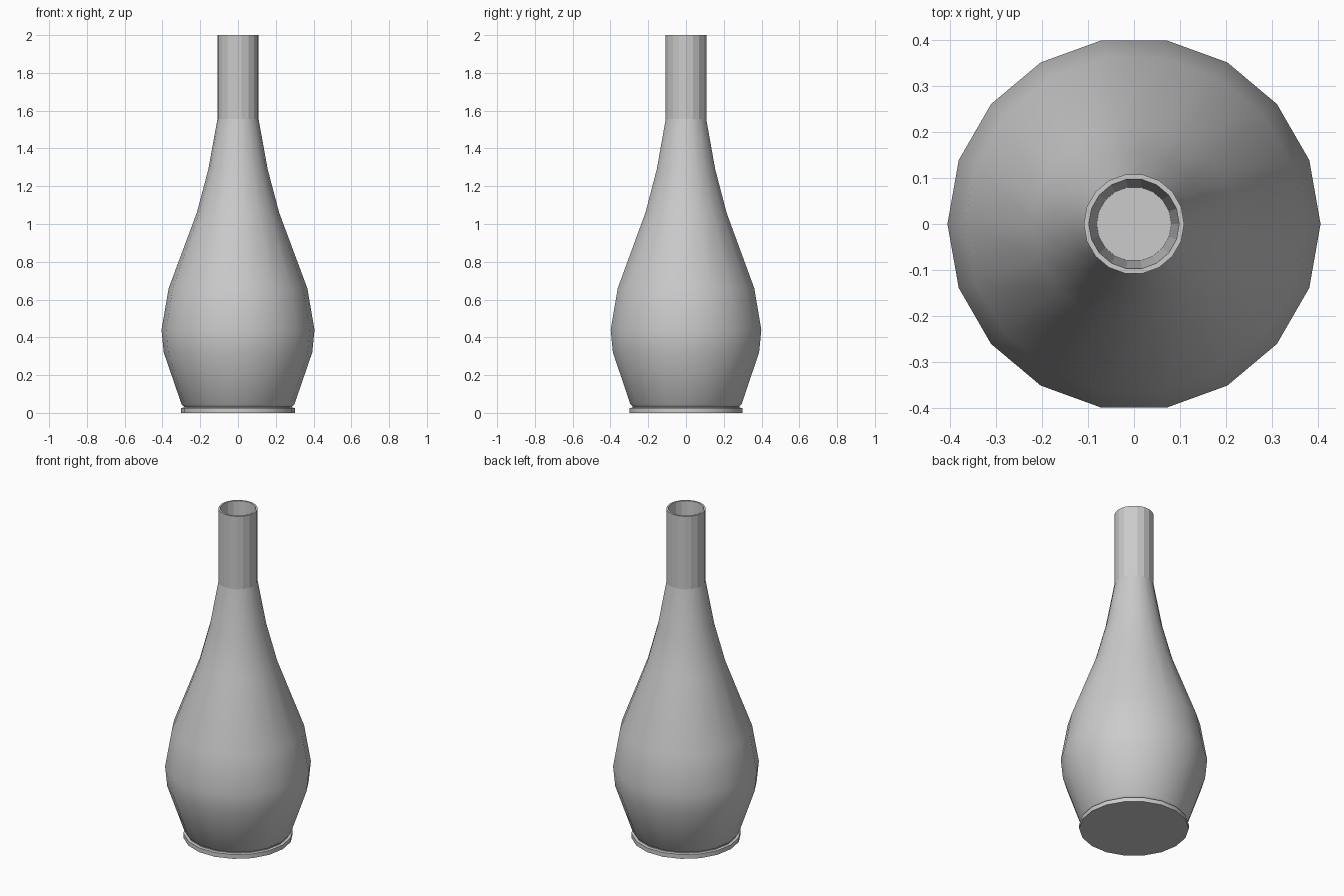
import bpy, bmesh, math

if "Cube" in bpy.data.objects:
    bpy.data.objects.remove(bpy.data.objects["Cube"])

SIDES = 18


def lathe(name, profile, smooth, cap_start=False, cap_end=False):
    """Revolve a list of (radius, height) points around z."""
    bm = bmesh.new()
    rings = []
    for r, z in profile:
        rings.append([bm.verts.new((r * math.cos(2 * math.pi * i / SIDES),
                                    r * math.sin(2 * math.pi * i / SIDES), z))
                      for i in range(SIDES)])
    for a, b in zip(rings, rings[1:]):
        for i in range(SIDES):
            j = (i + 1) % SIDES
            bm.faces.new((a[i], a[j], b[j], b[i]))
    if cap_start:
        bm.faces.new(rings[0][::-1])
    if cap_end:
        bm.faces.new(rings[-1])
    mesh = bpy.data.meshes.new(name)
    bm.to_mesh(mesh)
    bm.free()
    obj = bpy.data.objects.new(name, mesh)
    bpy.context.collection.objects.link(obj)
    if smooth:
        bpy.ops.object.select_all(action='DESELECT')
        obj.select_set(True)
        bpy.context.view_layer.objects.active = obj
        bpy.ops.object.shade_smooth_by_angle(angle=math.radians(30))
    return obj


# Foot ring with a small groove, then the swelling body up to the neck
lathe("bottle_body", [
    (0.303, 0.0), (0.303, 0.026), (0.287, 0.028), (0.287, 0.034),
    (0.299, 0.046), (0.393, 0.32), (0.405, 0.44), (0.367, 0.66),
    (0.218, 1.06), (0.157, 1.29), (0.109, 1.555)], True, cap_start=True)

# Faceted neck with thin rim and tapering bore
lathe("bottle_neck", [
    (0.109, 1.555), (0.109, 2.0), (0.098, 2.0), (0.081, 1.555)],
    False, cap_end=True)
